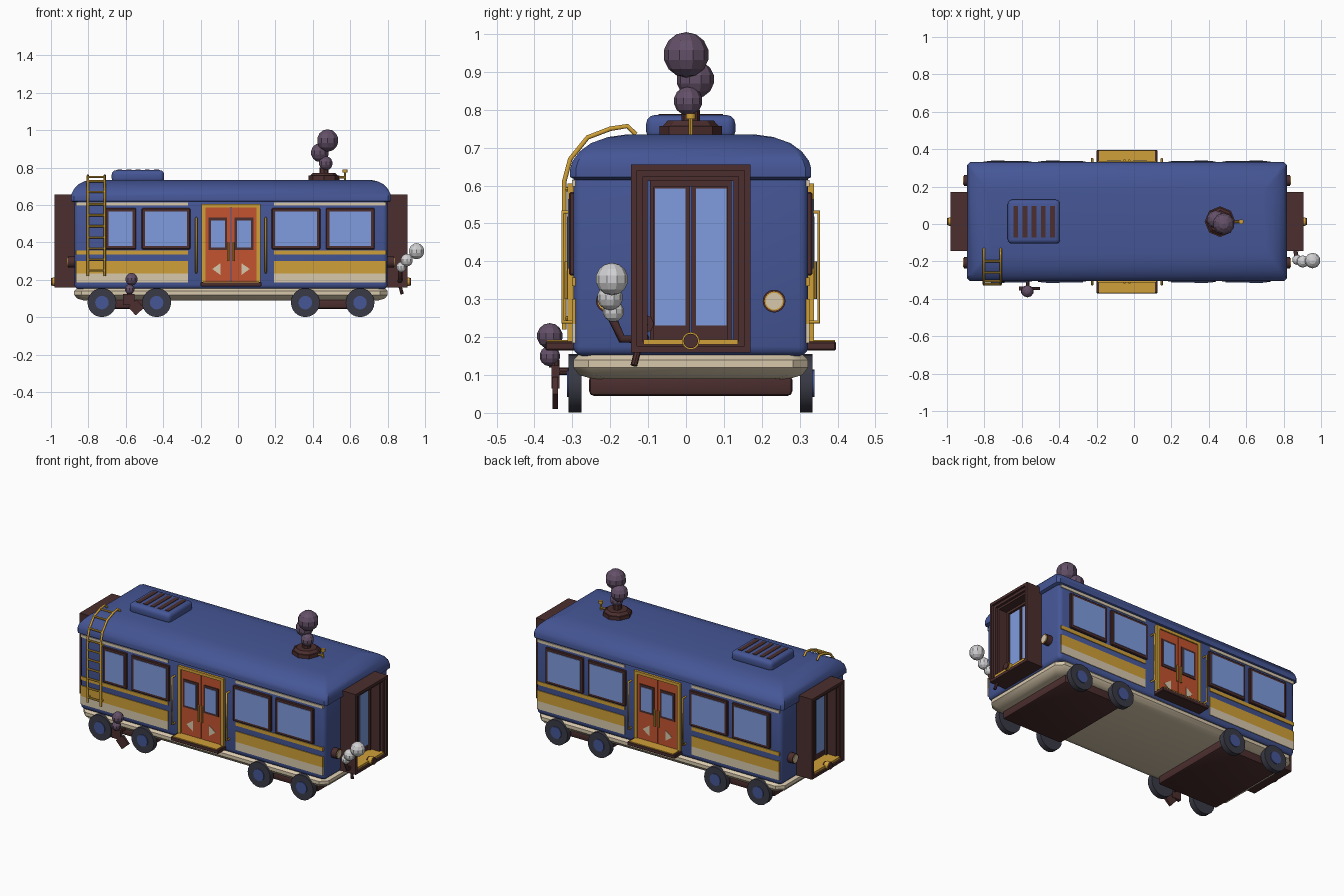
import bpy, bmesh, math
from mathutils import Vector, Matrix

cube = bpy.data.objects.get("Cube")
if cube:
    bpy.data.objects.remove(cube, do_unlink=True)

ORIGIN = Vector((-0.0375, 0.0125, 0))   # centre of the car body


def material(name, hexcode):
    def lin(i):
        c = int(hexcode[i:i + 2], 16) / 255
        return c / 12.92 if c < 0.04 else ((c + 0.055) / 1.055) ** 2.4
    col = (lin(0), lin(2), lin(4), 1)
    m = bpy.data.materials.new(name)
    m.use_nodes = True
    m.diffuse_color = col
    m.node_tree.nodes["Principled BSDF"].inputs["Base Color"].default_value = col
    return m


BLUE = material("coach blue", "455696")
GLASS = material("window blue", "7F9CDF")
YELLOW = material("brass yellow", "CFA038")
BROWN = material("dark brown", "4C2E2E")
RED = material("door red", "C4532F")
CREAM = material("cream", "D8C8AC")
TYRE = material("charcoal", "3A3A46")
PURPLE = material("smoke purple", "645068")
WHITE = material("steam white", "D0D0D2")


def finish(name, bm, mat, smooth=False):
    bmesh.ops.recalc_face_normals(bm, faces=bm.faces[:])
    me = bpy.data.meshes.new(name)
    bm.to_mesh(me)
    bm.free()
    me.materials.append(mat)
    if smooth:
        me.shade_smooth()
        me.set_sharp_from_angle(angle=math.radians(35))
    ob = bpy.data.objects.new(name, me)
    ob.location = ORIGIN
    bpy.context.collection.objects.link(ob)
    return ob


def box(name, x, y, z, mat, bevel=0, segs=2):
    """Box from three (start, end) ranges."""
    bm = bmesh.new()
    bmesh.ops.create_cube(bm, size=1)
    for v in bm.verts:
        v.co = [(a + b) / 2 + c * abs(b - a) for c, (a, b) in zip(v.co, (x, y, z))]
    if bevel:
        bmesh.ops.bevel(bm, geom=bm.edges[:], offset=bevel, segments=segs,
                        profile=0.5, affect='EDGES')
    return finish(name, bm, mat, bevel > 0)


def rod(name, a, b, r, mat, sides=24, r2=None):
    a, b = Vector(a), Vector(b)
    d = b - a
    bm = bmesh.new()
    bmesh.ops.create_cone(bm, cap_ends=True, segments=sides, radius1=r,
                          radius2=r if r2 is None else r2, depth=d.length)
    bm.transform(Matrix.Translation((a + b) / 2) @ d.to_track_quat('Z', 'Y').to_matrix().to_4x4())
    return finish(name, bm, mat, sides > 10)


def ball(name, pos, r, mat):
    bm = bmesh.new()
    bmesh.ops.create_uvsphere(bm, u_segments=10, v_segments=7, radius=r)
    bm.transform(Matrix.Translation(pos))
    return finish(name, bm, mat)


def loft(name, rings, mat, smooth=False):
    bm = bmesh.new()
    loops = [[bm.verts.new(p) for p in ring] for ring in rings]
    n = len(loops[0])
    for a, b in zip(loops, loops[1:]):
        for i in range(n):
            bm.faces.new((a[i], a[(i + 1) % n], b[(i + 1) % n], b[i]))
    bm.faces.new(loops[0])
    bm.faces.new(loops[-1])
    return finish(name, bm, mat, smooth)


def slab_ring(hx, hy, z, c=0.015):
    """Rectangle with clipped corners."""
    pts = []
    for sx, sy in ((1, 1), (-1, 1), (-1, -1), (1, -1)):
        pair = [(sx * hx, sy * (hy - c), z), (sx * (hx - c), sy * hy, z)]
        pts += pair if sx * sy > 0 else pair[::-1]
    return pts


def tube(name, pts, r, mat):
    cu = bpy.data.curves.new(name, 'CURVE')
    cu.dimensions = '3D'
    cu.bevel_depth = r
    cu.bevel_resolution = 1
    cu.use_fill_caps = True
    sp = cu.splines.new('POLY')
    sp.points.add(len(pts) - 1)
    for p, co in zip(sp.points, pts):
        p.co = (*co, 1)
    cu.materials.append(mat)
    ob = bpy.data.objects.new(name, cu)
    ob.location = ORIGIN
    bpy.context.collection.objects.link(ob)


# Body, roof and underframe
box("body", (-.8375, .8375), (-.31, .31), (.15, .65), BLUE, .025, 3)
roof = [(.015, .615), (0, .622), (0, .645), (.006, .665), (.025, .69), (.055, .712), (.1, .728), (.15, .735)]
loft("roof", [slab_ring(.855 - .75 * i, .318 - i, z) for i, z in roof], BLUE, True)
skirt = [(.05, .09), (.015, .1), (0, .12), (0, .14), (.015, .155)]
loft("skirt", [slab_ring(.838 - i, .31 - i, z, .04) for i, z in skirt], CREAM, True)

# Roof vent with slats
box("roof_vent", (-.6375, -.3575), (-.1175, .1175), (.72, .786), BLUE, .022, 3)
for i in range(5):
    x = -.595 + i * .049
    box("vent_slat", (x - .013, x + .013), (-.085, .085), (.78, .789), BROWN)

# Bogies and wheels
for e in (-1, 1):
    box("bogie", (e * .3475, e * .76), (-.268, .268), (.045, .1), BROWN, .012)
    for x in (.3975, .69):
        for s in (-1, 1):
            rod("wheel", (e * x, s * .288, .078), (e * x, s * .322, .078), .077, TYRE)
            rod("wheel_hub", (e * x, s * .318, .078), (e * x, s * .327, .078), .036, BLUE)

# Both long sides
for s in (-1, 1):
    def plate(name, x0, x1, z0, z1, out, mat, bevel=0):
        box(name, (x0, x1), (s * .29, s * out), (z0, z1), mat, bevel, 1)

    for e in (-1, 1):
        # Stripes
        for z0, z1, mat in ((.185, .235, CREAM), (.235, .3, YELLOW),
                            (.335, .357, YELLOW), (.597, .614, CREAM)):
            plate("stripe", e * .23, e * .8275, z0, z1, .314, mat)
        # Windows
        for a, b in ((.2175, .4775), (.5075, .7675)):
            if s < 0 and e < 0 and a > .5:
                b = .6725
            a, b = sorted((e * a, e * b))
            plate("window_frame", a, b, .363, .583, .321, BROWN, .004)
            plate("window_glass", a + .018, b - .018, .381, .565, .324, GLASS)
        # Door leaf with its window, arrow and handle
        plate("door_leaf", e * .002, e * .136, .19, .587, .318, RED)
        plate("door_window_frame", e * .02, e * .12, .36, .532, .323, BROWN)
        plate("door_glass", e * .033, e * .107, .374, .518, .326, GLASS)
        arrow = [(e * .055, .225), (e * .055, .29), (e * .1, .258)]
        loft("door_arrow", [[(x, s * d, z) for x, z in arrow] for d in (.31, .321)], CREAM)
        rod("door_handle", (e * .013, s * .327, .3), (e * .013, s * .327, .4), .006, YELLOW, 8)
        plate("door_post", e * .136, e * .158, .18, .605, .325, YELLOW)
        # Grab rail
        tube("grab_rail", [(e * .186, s * d, z) for d, z in
                           ((.3, .24), (.338, .24), (.338, .53), (.3, .53))], .006, YELLOW)
    plate("door_lintel", -.158, .158, .587, .605, .325, YELLOW)
    plate("door_step", -.1625, .1625, .165, .188, .383, BROWN, .003)
    box("step_tread", (-.15, .15), (s * .31, s * .381), (.186, .192), YELLOW)

# Both ends: gangway, doors, coupling and lamps
for e in (-1, 1):
    def block(name, d0, d1, y0, y1, z0, z1, mat):
        box(name, (e * d0, e * d1), (y0, y1), (z0, z1), mat)

    for w, h0, h1, t, d in ((.1575, .16, .656, .016, .943), (.1415, .173, .64, .016, .93),
                            (.1255, .18, .624, .012, .915)):
        for s in (-1, 1):
            block("gangway_side", .82, d, s * (w - t), s * w, h0, h1, BROWN)
        block("gangway_top", .82, d, -w, w, h1 - t, h1, BROWN)
        block("gangway_sill", .82, d, -w, w, h0, h0 + t, BROWN)
    block("gangway_floor", .82, .937, -.125, .125, .18, .194, YELLOW)
    for s in (-1, 1):
        block("end_door_post", .83, .862, s * .097, s * .108, .19, .605, BROWN)
        block("end_door", .83, .85, s * .002, s * .097, .19, .605, BROWN)
        block("end_door_glass", .84, .853, s * .014, s * .094, .23, .592, GLASS)
        y = s * .22
        rod("lamp_ring", (e * .82, y, .295), (e * .872, y, .295), .03, BROWN)
        rod("lamp_trim", (e * .86, y, .295), (e * .874, y, .295), .025, YELLOW)
        rod("lamp_lens", (e * .86, y, .295), (e * .876, y, .295), .022, CREAM)
    block("end_door_lintel", .83, .862, -.108, .108, .598, .612, BROWN)
    rod("coupling_rim", (e * .93, 0, .19), (e * .955, 0, .19), .023, YELLOW)
    rod("coupling", (e * .92, 0, .19), (e * .9625, 0, .19), .019, BROWN)

# Ladder
path = [(-.334, .22), (-.334, .61), (-.318, .67), (-.272, .727), (-.212, .75), (-.167, .757), (-.145, .735)]
for x in (-.765, -.675):
    tube("ladder_rail", [(x, y, z) for y, z in path], .007, YELLOW)
    for z in (.25, .59):
        rod("ladder_bracket", (x, -.3, z), (x, -.334, z), .006, YELLOW, 8)
rungs = [(-.334, .25 + .059 * i) for i in range(7)] + [path[2], path[3], path[4]]
for y, z in rungs:
    rod("ladder_rung", (-.765, y, z), (-.675, y, z), .006, YELLOW, 8)

# Chimney, whistle and smoke
rod("chimney_base", (.4975, 0, .725), (.4975, 0, .757), .082, BROWN, 8)
rod("chimney_rim", (.4975, 0, .757), (.4975, 0, .772), .074, BROWN, 8, .06)
rod("chimney_stack", (.4975, 0, .76), (.4975, 0, .8), .025, BROWN, 8)
rod("whistle", (.61, 0, .73), (.61, 0, .78), .006, YELLOW, 8)
rod("whistle_pipe", (.56, 0, .748), (.61, 0, .748), .006, YELLOW, 8)
rod("whistle_cap", (.61, 0, .775), (.61, 0, .79), .013, YELLOW, 12)
for x, y, z, r in ((.507, -.007, .823, .038), (.475, .012, .88, .05), (.517, -.012, .945, .06)):
    ball("chimney_smoke", (x, y, z), r, PURPLE)

# End exhaust with steam
tube("steam_pipe", [(.82, -.12, .2), (.895, -.125, .195), (.905, -.182, .195), (.905, -.207, .25)], .012, BROWN)
rod("steam_valve", (.84, -.122, .235), (.885, -.122, .235), .025, BROWN, 8)
rod("steam_lever", (.885, -.122, .235), (.915, -.15, .125), .009, BROWN, 8)
for x, y, z, r in ((.91, -.204, .268, .028), (.94, -.213, .305, .034), (.9925, -.208, .353, .043)):
    ball("steam_puff", (x, y, z), r, WHITE)

# Side exhaust with smoke
box("side_exhaust", (-.578, -.517), (-.368, -.346), (.065, .125), BROWN)
rod("exhaust_arm", (-.53, -.31, .11), (-.53, -.36, .11), .01, BROWN, 8)
rod("exhaust_neck", (-.542, -.36, .12), (-.542, -.36, .14), .014, BROWN, 8)
flap = [(-.55, .055), (-.51, .01), (-.465, .05), (-.505, .095)]
loft("exhaust_flap", [[(x, y, z) for x, z in flap] for y in (-.365, -.35)], BROWN)
for x, z, r in ((-.542, .15, .027), (-.532, .203, .034)):
    ball("exhaust_smoke", (x, -.372, z), r, PURPLE)
